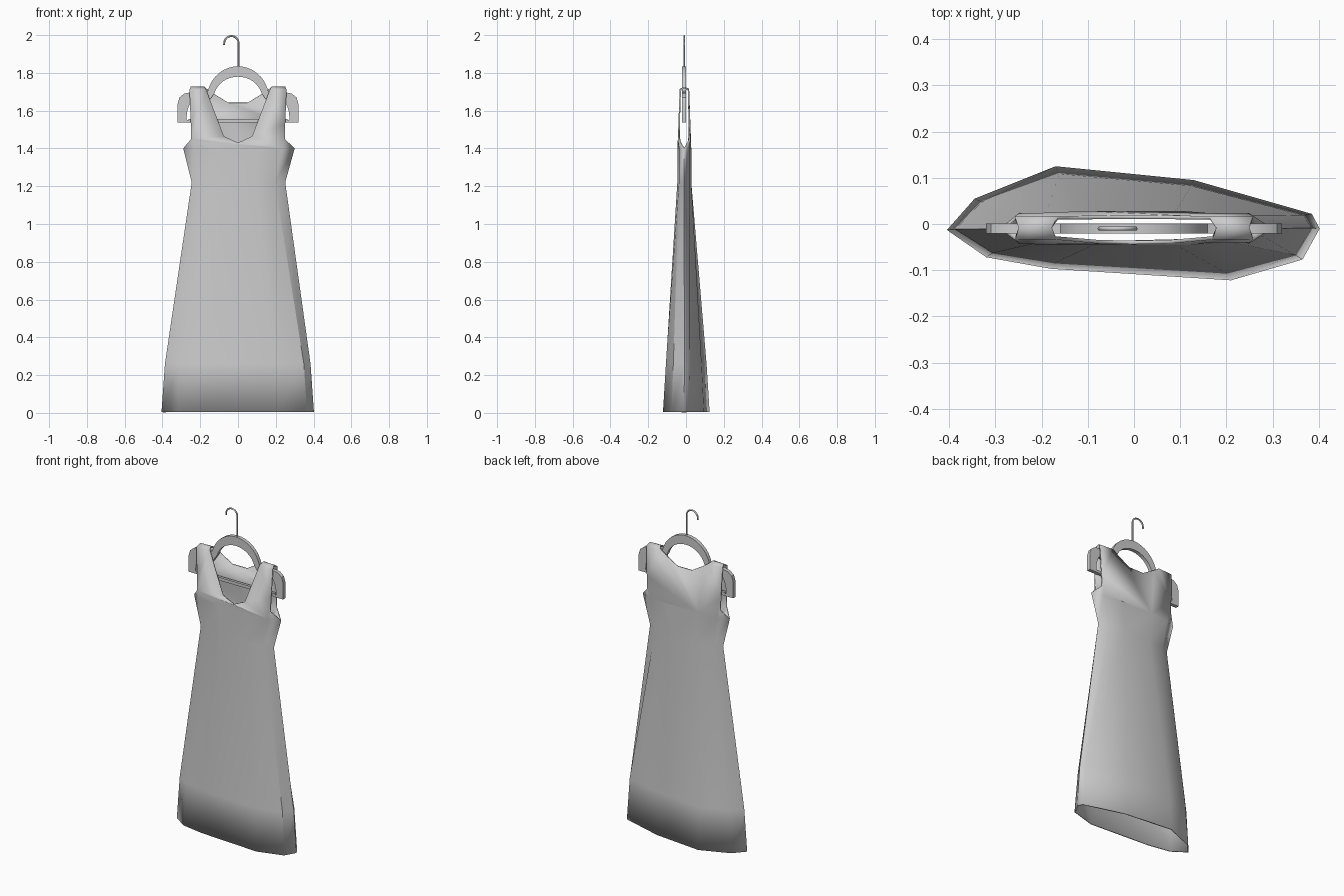
import bpy, bmesh
from math import sin, cos, pi, radians

cube = bpy.data.objects.get("Cube")
if cube:
    bpy.data.objects.remove(cube)

grey = bpy.data.materials.new("soft grey")
grey.use_nodes = True
colour = (0.6, 0.6, 0.6, 1)
grey.diffuse_color = colour
grey.node_tree.nodes["Principled BSDF"].inputs["Base Color"].default_value = colour


def finish(bm, name):
    mesh = bpy.data.meshes.new(name)
    bm.to_mesh(mesh)
    bm.free()
    obj = bpy.data.objects.new(name, mesh)
    bpy.context.collection.objects.link(obj)
    mesh.materials.append(grey)
    return obj


def smooth(obj, angle):
    bpy.ops.object.select_all(action='DESELECT')
    obj.select_set(True)
    bpy.context.view_layer.objects.active = obj
    bpy.ops.object.shade_smooth_by_angle(angle=radians(angle))


# Dress: uneven hem, lens-shaped waist and bust, clockwise from the left tip
HEM = [(-.405, -.013), (-.345, .055), (-.17, .125), (.13, .095), (.385, .022),
       (.402, -.01), (.365, -.077), (.21, -.122), (-.18, -.097), (-.32, -.072)]


def lens(left, right):
    back = [(.78 * left, .018), (.36 * left, .028), (.36 * right, .028), (.78 * right, .018)]
    front = [(.78 * right, -.037), (.36 * right, -.046), (.36 * left, -.046), (.78 * left, -.037)]
    return [(left, -.01)] + back + [(right, -.01)] + front


WAIST, BUST = lens(-.245, .25), lens(-.29, .30)
UNDER_HIP = [(x * .955, y * .87) for x, y in HEM]

bm = bmesh.new()
rings = [[bm.verts.new((x, y, z)) for x, y in ring]
         for ring, z in ((HEM, .004), (UNDER_HIP, .26), (WAIST, 1.22), (BUST, 1.40))]
for low, high in zip(rings, rings[1:]):
    for i in range(10):
        j = (i + 1) % 10
        bm.faces.new((low[j], low[i], high[i], high[j]))
bust = rings[-1]

ARMHOLE = [(.248, 1.45), (.25, 1.53), (.257, 1.71)]
V_NECK = [(.17, 1.715), (.075, 1.465), (0, 1.43)]
BACK_NECK = [(.165, 1.715), (.13, 1.69), (.05, 1.642)]


def panel(base, neck, y_low, y_top, flip):
    """Bodice panel between the armholes; returns its strap corners."""
    def side(sign):
        pts = []
        for x, z in ARMHOLE + neck:
            t = (z - 1.40) / .31
            if x == 0 and sign < 0:
                continue
            pts.append(bm.verts.new((sign * x, y_low + (y_top - y_low) * t, z)))
        return pts
    right, left = side(1), side(-1)
    inner = base[1:-1]
    for loop in (inner + right + left[::-1],
                 [base[0], inner[0], left[0]],
                 [inner[-1], base[-1], right[0]]):
        bm.faces.new(loop[::-1] if flip else loop)
    return left[2:4], right[2:4]


front_straps = panel([bust[i] for i in (0, 9, 8, 7, 6, 5)], V_NECK, -.045, -.034, False)
back_straps = panel(bust[:6], BACK_NECK, .026, .017, True)

# Straps folded over the hanger
for sign, front, back in zip((-1, 1), front_straps, back_straps):
    ridge = [bm.verts.new((sign * x, -.008, 1.727)) for x in (.25, .178)]
    for a, b in ((front, ridge), (ridge, back)):
        loop = [a[1], a[0], b[0], b[1]]
        bm.faces.new(loop if sign > 0 else loop[::-1])

dress = finish(bm, "dress")
cloth = dress.modifiers.new("cloth thickness", 'SOLIDIFY')
cloth.thickness = .008
cloth.offset = -1
smooth(dress, 30)

# Hanger frame: paired outer and inner points from the arch top to the foot
pairs = []
for k in range(9):
    a = pi / 2 - k * radians(75) / 8
    pairs.append(((.165 * cos(a), 1.66 + .175 * sin(a)), (.13 * cos(a), 1.66 + .12 * sin(a))))
pairs += [((.19, 1.695), (.16, 1.64)), ((.25, 1.697), (.25, 1.645)),
          ((.285, 1.69), (.262, 1.62)), ((.31, 1.67), (.27, 1.59)),
          ((.32, 1.635), (.273, 1.555)), ((.32, 1.537), (.25, 1.537))]

bm = bmesh.new()


def prism(outline, y0, y1):
    face = bm.faces.new([bm.verts.new((x, y0, z)) for x, z in outline])
    out = bmesh.ops.extrude_face_region(bm, geom=[face])
    for v in out["geom"]:
        if isinstance(v, bmesh.types.BMVert):
            v.co.y = y1


left = [[(-x, z) for x, z in pair] for pair in pairs[:0:-1]]
frame = left + pairs
prism([p[0] for p in frame] + [p[1] for p in frame[::-1]], -.021, .001)
prism([(-.262, 1.537), (.262, 1.537), (.262, 1.556), (-.262, 1.556)], -.018, -.002)
bmesh.ops.recalc_face_normals(bm, faces=bm.faces)
smooth(finish(bm, "hanger_frame"), 30)

# Wire hook
path = [(.003, 1.82), (.003, 1.9)]
path += [(-.035 + .038 * cos(k * pi / 10), 1.957 + .038 * sin(k * pi / 10)) for k in range(11)]
path.append((-.074, 1.948))
curve = bpy.data.curves.new("hook", 'CURVE')
curve.dimensions = '3D'
curve.bevel_depth = .005
curve.bevel_resolution = 1
curve.use_fill_caps = True
spline = curve.splines.new('POLY')
spline.points.add(len(path) - 1)
for point, (x, z) in zip(spline.points, path):
    point.co = (x, -.01, z, 1)
curve.materials.append(grey)
hook = bpy.data.objects.new("hook", curve)
bpy.context.collection.objects.link(hook)
